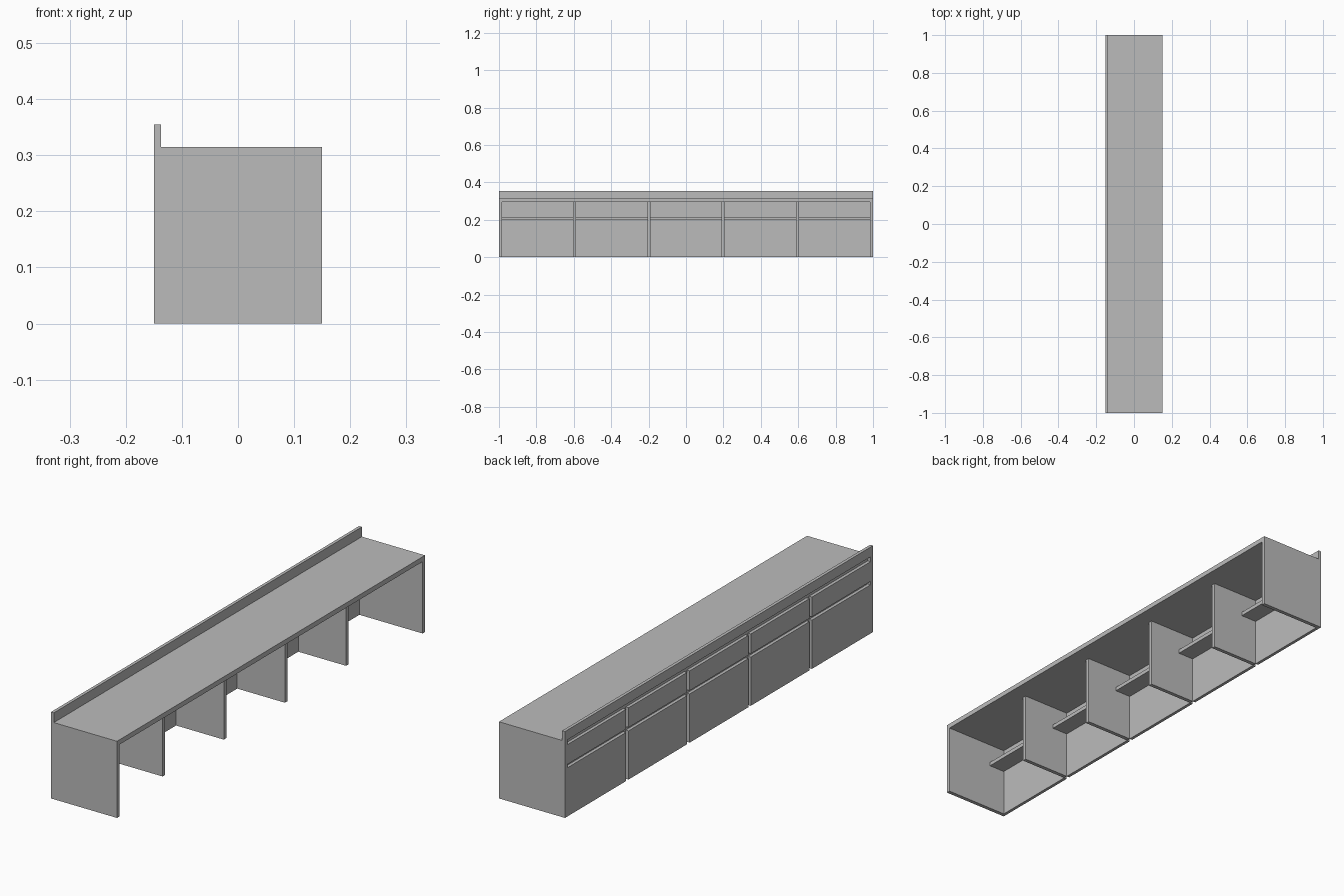
import bpy

old = bpy.data.objects.get("Cube")
if old:
    bpy.data.objects.remove(old, do_unlink=True)

grey = bpy.data.materials.new("plain_grey")
grey.use_nodes = True
COLOUR = (0.5, 0.5, 0.5, 1)
grey.diffuse_color = COLOUR
grey.node_tree.nodes["Principled BSDF"].inputs["Base Color"].default_value = COLOUR


def board(name, x, y, z):
    """Flat board given its (low, high) extent on each axis."""
    spans = (x, y, z)
    bpy.ops.mesh.primitive_cube_add(size=1, location=[(a + b) / 2 for a, b in spans])
    ob = bpy.context.object
    ob.name = name
    ob.scale = [b - a for a, b in spans]
    bpy.ops.object.transform_apply(location=False, rotation=False, scale=True)
    ob.data.materials.append(grey)
    return ob


BACK, FACE, OPEN = -0.15, -0.137, 0.15   # outer panel face, its inner face, open side
UNDER, TOP = 0.295, 0.315                # worktop underside and top
T = 0.016                                # board thickness
BAYS = 5
PITCH = (2 - T) / BAYS

# Worktop and the upstand along its panelled edge
board("worktop", (FACE, OPEN), (-1 + T, 1 - T), (UNDER, TOP))
board("upstand", (BACK, FACE), (-1, 1), (TOP, 0.355))

# End panels
for name, y in (("front_end_panel", -1), ("back_end_panel", 1 - T)):
    board(name, (BACK, OPEN), (y, y + T), (0, TOP))

# Set-back dividers between the bays
for i in range(1, BAYS):
    y = -1 + i * PITCH
    board(f"divider_{i}", (FACE, 0.08), (y, y + T), (0, UNDER))

# Each bay: lower panel, upper panel and a narrow shelf behind the slot
for i in range(BAYS):
    span = (-1 + i * PITCH + T, -1 + (i + 1) * PITCH)
    board(f"lower_panel_{i + 1}", (BACK, FACE), span, (0, 0.2))
    board(f"upper_panel_{i + 1}", (BACK, FACE), span, (0.214, UNDER))
    board(f"shelf_{i + 1}", (FACE, -0.064), span, (0.198, 0.214))
